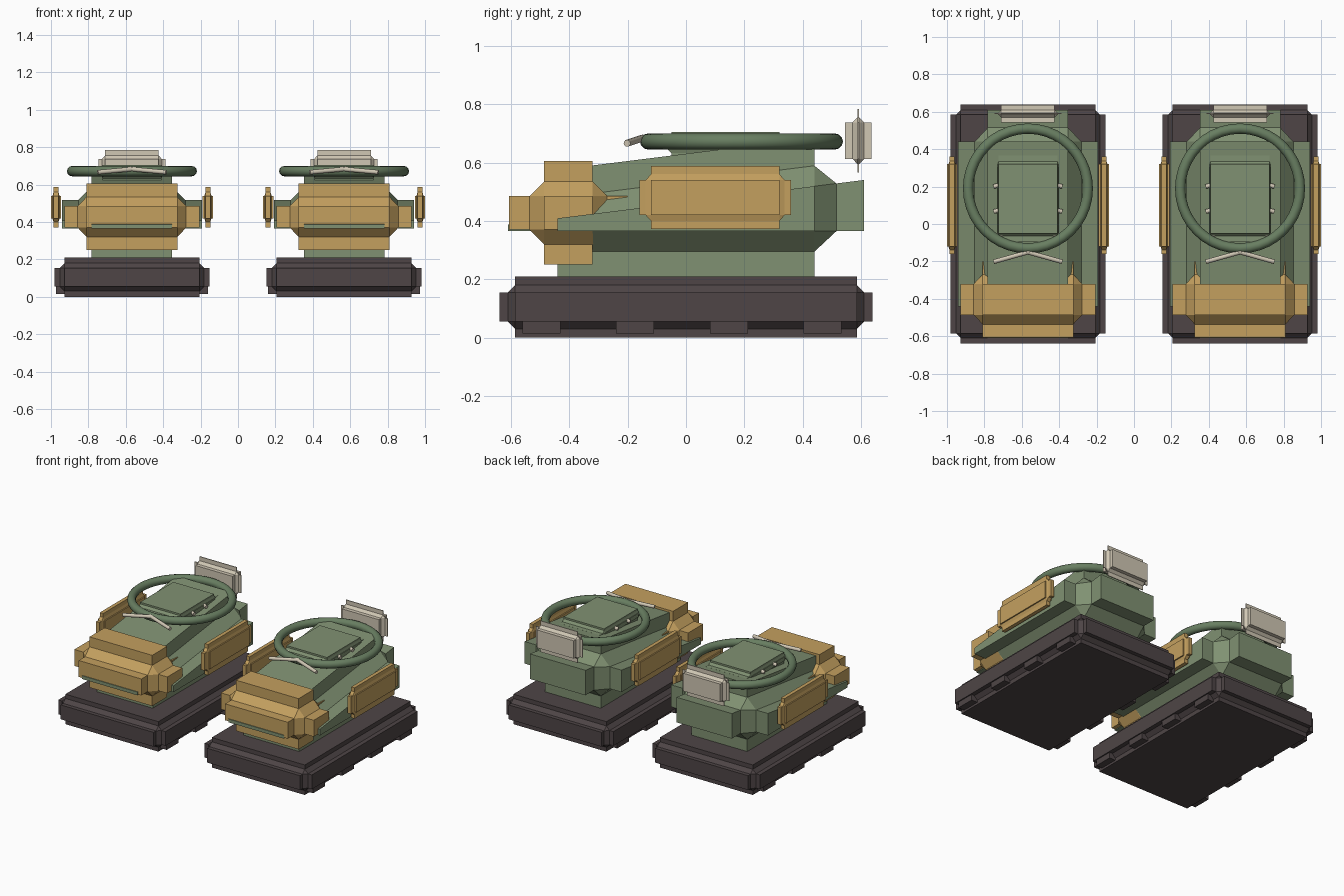
import bpy, bmesh, math
from mathutils import Vector

if "Cube" in bpy.data.objects:
    bpy.data.objects.remove(bpy.data.objects["Cube"])


def srgb(r, g, b):
    lin = lambda v: v / 12.92 if v <= 0.04045 else ((v + 0.055) / 1.055) ** 2.4
    return (lin(r / 255), lin(g / 255), lin(b / 255), 1)


def material(name, *rgb):
    m = bpy.data.materials.new(name)
    m.diffuse_color = srgb(*rgb)
    m.use_nodes = True
    m.node_tree.nodes["Principled BSDF"].inputs["Base Color"].default_value = m.diffuse_color
    return m


GREEN = material("sage_green", 128, 145, 114)
RIM = material("deep_green", 104, 126, 97)
GOLD = material("tan_gold", 196, 160, 95)
DARK = material("dark_brown", 78, 69, 70)
CREAM = material("cream", 208, 199, 180)


def add_object(name, bm, mat):
    me = bpy.data.meshes.new(name)
    bmesh.ops.recalc_face_normals(bm, faces=bm.faces)
    bm.to_mesh(me)
    bm.free()
    me.materials.append(mat)
    ob = bpy.data.objects.new(name, me)
    bpy.context.collection.objects.link(ob)
    return ob


def stepped_box(name, mat, center, face, core, full, shear=0):
    """Chamfered core box with its six main faces pushed out.
    face, core and full are half sizes; shear tilts the upper half along y."""
    bm = bmesh.new()
    for axis in range(3):
        for sx in (-1, 1):
            for sy in (-1, 1):
                for sz in (-1, 1):
                    p = list(face)
                    p[axis] = core[axis]
                    bm.verts.new((p[0] * sx, p[1] * sy, p[2] * sz))
    bmesh.ops.convex_hull(bm, input=bm.verts)
    bmesh.ops.dissolve_limit(bm, angle_limit=0.01, verts=bm.verts, edges=bm.edges)
    bm.normal_update()
    mains = [f for f in bm.faces if max(abs(c) for c in f.normal) > 0.999]
    caps = bmesh.ops.extrude_discrete_faces(bm, faces=mains)["faces"]
    for f in caps:
        c = f.calc_center_median()
        axis = max(range(3), key=lambda i: abs(c[i]) / core[i])
        for v in f.verts:
            v.co[axis] = math.copysign(full[axis], c[axis])
    for v in bm.verts:
        if v.co.z > 0:
            v.co.z += shear * v.co.y
        v.co += Vector(center)
    return add_object(name, bm, mat)


def box(name, mat, center, size):
    bm = bmesh.new()
    bmesh.ops.create_cube(bm, size=1)
    for v in bm.verts:
        v.co = Vector(center) + Vector([a * b for a, b in zip(v.co, size)])
    return add_object(name, bm, mat)


def smooth(ob):
    bpy.ops.object.select_all(action="DESELECT")
    ob.select_set(True)
    bpy.context.view_layer.objects.active = ob
    bpy.ops.object.shade_smooth_by_angle(angle=math.radians(40))


def rod(name, mat, a, b, radius):
    a, b = Vector(a), Vector(b)
    bm = bmesh.new()
    bmesh.ops.create_cone(bm, cap_ends=True, segments=12, radius1=radius,
                          radius2=radius, depth=(b - a).length)
    rot = (b - a).to_track_quat("Z", "Y")
    for v in bm.verts:
        v.co = rot @ v.co + (a + b) / 2
    smooth(add_object(name, bm, mat))


for side, x in (("left", -0.567), ("right", 0.567)):
    # Sole with tread lugs along both edges
    stepped_box(side + "_sole", DARK, (x, 0, 0.105),
                (0.36, 0.585, 0.05), (0.385, 0.61, 0.075), (0.415, 0.638, 0.105))
    for s in (-1, 1):
        for i, y in enumerate((-0.495, -0.175, 0.147, 0.467)):
            box(f"{side}_lug", DARK, (x + s * 0.382, y, 0.052), (0.05, 0.13, 0.074))

    # Upper, higher at the heel than at the toe
    stepped_box(side + "_upper", GREEN, (x, 0, 0.4145),
                (0.215, 0.44, 0.0495), (0.285, 0.515, 0.1195), (0.375, 0.61, 0.2155), 0.125)

    # Toe cap
    stepped_box(side + "_toe_cap", GOLD, (x, -0.403, 0.4275),
                (0.2425, 0.083, 0.0575), (0.29, 0.133, 0.1075), (0.36, 0.2025, 0.1775))

    # Side panels
    for s in (-1, 1):
        stepped_box(side + "_side_panel", GOLD, (x + s * 0.406, 0.1, 0.48),
                    (0.013, 0.22, 0.06), (0.019, 0.238, 0.08), (0.0275, 0.26, 0.108))

    # Tongue
    stepped_box(side + "_tongue", GREEN, (x, 0.135, 0.662),
                (0.157, 0.185, 0.014), (0.162, 0.2, 0.03), (0.166, 0.23, 0.042))

    # Heel tag
    stepped_box(side + "_heel_tag", CREAM, (x, 0.59, 0.675),
                (0.143, 0.003, 0.0625), (0.16, 0.02, 0.08), (0.18, 0.046, 0.109))

    # Padded collar ring
    bpy.ops.mesh.primitive_torus_add(location=(x, 0.19, 0.672), major_radius=0.32,
                                     minor_radius=0.0275, major_segments=40, minor_segments=12)
    collar = bpy.context.object
    collar.name = side + "_collar"
    collar.data.materials.append(RIM)
    smooth(collar)

    # Laces: four rows of shallow chevrons
    for row in range(4):
        y = -0.202 + row * 0.134
        for s in (-1, 1):
            rod(side + "_lace", CREAM, (x + s * 0.183, y, 0.666),
                (x - s * 0.01, y + 0.054, 0.684), 0.012)
